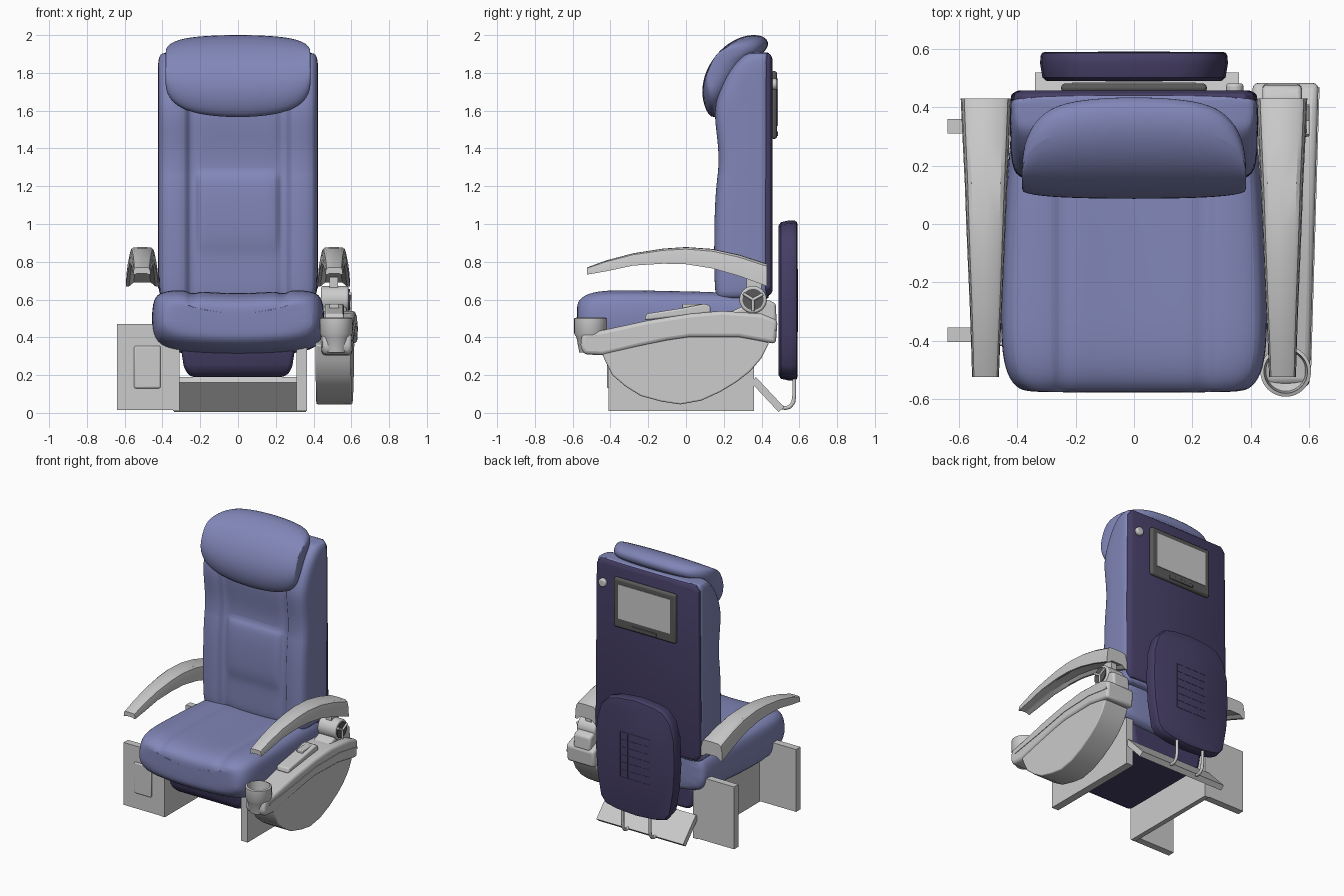
import bpy, bmesh, math
from mathutils import Vector

if "Cube" in bpy.data.objects:
    bpy.data.objects.remove(bpy.data.objects["Cube"])


def material(name, rgb):
    m = bpy.data.materials.new(name)
    m.diffuse_color = (*rgb, 1)
    m.use_nodes = True
    m.node_tree.nodes["Principled BSDF"].inputs["Base Color"].default_value = m.diffuse_color
    return m


BLUE = material("blue_leather", (0.22, 0.24, 0.48))
DARK = material("dark_purple", (0.06, 0.048, 0.13))
FRAME = material("dark_grey", (0.10, 0.10, 0.10))


def finish(o, mat=None, bevel=0, sub=0, angle=40):
    if mat:
        o.data.materials.append(mat)
    if bevel:
        b = o.modifiers.new("bevel", 'BEVEL')
        b.width, b.segments, b.limit_method = bevel, 3, 'ANGLE'
    if sub:
        s = o.modifiers.new("subsurf", 'SUBSURF')
        s.levels = s.render_levels = sub
    bpy.ops.object.select_all(action='DESELECT')
    o.select_set(True)
    bpy.context.view_layer.objects.active = o
    bpy.ops.object.shade_smooth_by_angle(angle=math.radians(angle))
    return o


def loft(name, rings, closed=False, **kw):
    """Skin a list of equal-length point rings; cap the ends unless closed."""
    bm = bmesh.new()
    vs = [[bm.verts.new(p) for p in r] for r in rings]
    n = len(vs[0])
    pairs = list(zip(vs, vs[1:])) + ([(vs[-1], vs[0])] if closed else [])
    for a, b in pairs:
        for i in range(n):
            j = (i + 1) % n
            bm.faces.new((a[i], a[j], b[j], b[i]))
    if not closed:
        bm.faces.new(vs[0])
        bm.faces.new(vs[-1])
    bmesh.ops.recalc_face_normals(bm, faces=bm.faces)
    me = bpy.data.meshes.new(name)
    bm.to_mesh(me)
    bm.free()
    o = bpy.data.objects.new(name, me)
    bpy.context.collection.objects.link(o)
    return finish(o, **kw)


def box(name, x0, x1, y0, y1, z0, z1, **kw):
    return loft(name, [[(x0, y0, z), (x1, y0, z), (x1, y1, z), (x0, y1, z)] for z in (z0, z1)], **kw)


def side_prism(name, profile, x_in, x_out, **kw):
    """Side (y, z) profile extruded in x between two functions of y."""
    return loft(name, [[(f(y), y, z) for y, z in profile] for f in (x_in, x_out)], **kw)


def cylinder(name, p, q, r, **kw):
    a, b = Vector(p), Vector(q)
    d = (b - a).normalized()
    u = d.orthogonal().normalized()
    w = d.cross(u)
    ang = [i * math.tau / 32 for i in range(32)]
    return loft(name, [[c + r * (math.cos(t) * u + math.sin(t) * w) for t in ang] for c in (a, b)], **kw)


def mirror_half(half):
    """Complete a half ring that starts and ends on x = 0."""
    return half + [(-p[0], *p[1:]) for p in half[-2:0:-1]]


# Backrest: recessed centre panel with a lumbar pad between side bolsters
stations = [(.59, .17, .40, .03), (.62, .15, .42, .03), (.80, .147, .425, .035), (.86, .147, .425, .03),
            (.92, .147, .425, .015), (1.1, .15, .425, .012), (1.22, .16, .425, .012), (1.26, .165, .425, .02),
            (1.28, .168, .425, .04), (1.4, .172, .425, .03), (1.56, .147, .425, .03), (1.66, .155, .425, .03),
            (1.80, .215, .425, .03), (1.87, .275, .423, .02), (1.90, .31, .41, .01), (1.91, .35, .39, 0)]
rings = []
for z, yf, w, c in stations:
    front = [(0, c), (.12, c), (.205, c), (.22, .045), (.262, .04), (.275, .005), (.34, 0), (.40, .012), (w, .06)]
    half = [(min(x, w), min(yf + d, .41), z) for x, d in front]
    half += [(w, .415, z), (w - .003, .435, z), (.2, .44, z), (0, .44, z)]
    rings.append(mirror_half(half))
loft("backrest", rings, mat=BLUE, sub=2)

# Dark rear shell of the backrest
loft("backrest_shell", [[(-w + .03, y, a), (w - .03, y, a), (w, y, a + .04), (w - .01, y, b - .04), (w - .04, y, b),
                         (-w + .04, y, b), (-w + .01, y, b - .04), (-w, y, a + .04)]
                        for y, w, a, b in ((.42, .424, .62, 1.905), (.445, .42, .625, 1.90), (.457, .40, .64, 1.88))],
     mat=DARK, bevel=.006)

# Headrest: wrapped pillow, side profile scaled towards its ends
pillow = [(.145, 1.53), (.09, 1.62), (.08, 1.73), (.115, 1.84), (.20, 1.95), (.33, 2.012),
          (.435, 1.995), (.445, 1.935), (.38, 1.88), (.31, 1.78), (.23, 1.63)]
ends = [(.385, .32, .22), (.378, .48, .45), (.35, .66, .68), (.29, .83, .88), (.18, .95, .97), (0, 1, 1)]
ends += [(-x, s, t) for x, s, t in ends[-2::-1]]
loft("headrest", [[(x, .13 + (y - .13) * (t if y > .13 else s), 1.82 + (z - 1.82) * (s if z < 1.82 else s ** .6))
                   for y, z in pillow] for x, s, t in ends], mat=BLUE, sub=2)

# Seat cushion with seams
rings = []
for y, w, zt, zb in [(-.578, .34, .56, .42), (-.57, .40, .60, .38), (-.52, .44, .635, .34), (-.42, .46, .652, .31),
                     (-.25, .46, .65, .295), (0, .45, .645, .30), (.2, .435, .64, .31), (.38, .42, .62, .33), (.40, .40, .61, .36)]:
    m = (zt + zb) / 2
    top = [(0, .018), (.12, .014), (.205, .008), (.22, .018), (.262, .016), (.275, .002), (.34, 0), (w * .92, .015)]
    half = [(min(x, w * .92), y, zt - d) for x, d in top]
    half += [(w * .985, y, zt - .06), (w, y, m - .02), (w * .95, y, zb + .06), (w * .75, y, zb + .015), (0, y, zb)]
    rings.append(mirror_half(half))
loft("seat", rings, mat=BLUE, sub=2)

# Dark pan below the seat
loft("seat_pan", [[(-w, a, z), (w, a, z), (w, .34, z), (-w, .34, z)] for w, a, z in
                  ((.25, -.34, .19), (.285, -.38, .23), (.305, -.40, .36))], mat=DARK, bevel=.025)

# Floor frame: side walls, outboard plates, sloping rear plate
box("left_wall", -.345, -.31, -.40, .36, .01, .36)
box("right_wall", .31, .365, -.41, .36, .01, .36)
for name, y in (("front_plate", -.405), ("rear_plate", .31)):
    box(name, -.64, -.31, y, y + .05, .015, .47)
box("outlet_panel", -.55, -.41, -.418, -.40, .13, .355, bevel=.012)
side_prism("rear_slope", [(.345, .16), (.37, .19), (.52, .03), (.49, .005)], lambda y: -.34, lambda y: .36)

# Armrests: arched, tapering, slightly hollow underneath
arm = [(-.525, .77, .732, .463, .555), (-.42, .808, .75, .459, .558), (-.28, .845, .78, .452, .563),
       (-.12, .87, .79, .445, .57), (.0, .878, .787, .44, .575), (.14, .868, .765, .434, .58),
       (.28, .838, .725, .427, .587), (.43, .79, .67, .42, .594)]
section = [(0, 0), (.02, .55), (.07, .88), (.16, .98), (.5, 1), (.84, .98), (.93, .88), (.98, .55), (1, 0), (.9, 0),
           (.75, .18), (.25, .18), (.1, 0)]
for side, s in (("right", 1), ("left", -1)):
    loft(side + "_armrest", [[(s * (a + (c - a) * u), y, b + (t - b) * v) for u, v in section]
                             for y, t, b, a, c in arm], angle=35)

# Right console: lower shell and curved rail
shell = [(-.46, .36), (-.43, .28), (-.39, .20), (-.32, .14), (-.24, .09), (-.13, .06), (-.03, .045), (.08, .065),
         (.18, .11), (.27, .165), (.34, .22), (.40, .29), (.44, .37), (.2, .44), (-.1, .43)]
side_prism("console_shell", shell, lambda y: .415 + .01 * y, lambda y: .607 + .02 * y, bevel=.008)
rail = [(-.55, .42), (-.56, .35), (-.54, .31), (-.44, .305), (-.25, .35), (-.10, .382), (.02, .40), (.28, .40), (.475, .365),
        (.485, .49), (.40, .525), (.19, .54), (.02, .525), (-.2, .49), (-.43, .44)]
side_prism("console_rail", rail, lambda y: .425 - .04 * y, lambda y: .618 + .03 * y, bevel=.02)
trim = [(-.5, .375), (-.25, .41), (.02, .455), (.28, .46), (.47, .43),
        (.47, .445), (.28, .475), (.02, .47), (-.25, .425), (-.5, .39)]
side_prism("console_trim", trim, lambda y: .60, lambda y: .622 + .03 * y)

# Cup holder at the console front
cup = [(.060, .32), (.075, .40), (.087, .42), (.087, .50), (.075, .505), (.068, .42), (.03, .41), (.03, .32)]
loft("cup_holder", [[(.52 + r * math.cos(a), -.505 + r * math.sin(a), z) for r, z in cup]
                    for a in [i * math.tau / 32 for i in range(32)]], closed=True)

# Handset, hinge drum with spokes, and its neck
handset = [(-.22, .49), (-.21, .525), (-.02, .555), (.10, .578), (.13, .565), (.13, .53)]
side_prism("handset", handset, lambda y: .46, lambda y: .56, bevel=.01)
box("handset_keypad", .485, .535, -.02, .09, .55, .577, bevel=.006)
cylinder("hinge_drum", (.44, .355, .60), (.585, .355, .60), .072, bevel=.01)
cylinder("hinge_face", (.58, .355, .60), (.592, .355, .60), .056, mat=FRAME)
for i in range(3):
    a = .5 + i * math.tau / 3
    cylinder("hinge_spoke", (.594, .355, .60), (.594, .355 + .06 * math.cos(a), .60 + .06 * math.sin(a)), .008)
side_prism("hinge_mount", [(.2, .52), (.29, .56), (.43, .60), (.475, .58), (.48, .48), (.2, .48)],
           lambda y: .44, lambda y: .575, bevel=.015)
box("armrest_neck", .485, .53, .32, .40, .6, .72)

# Screen and round button on the rear shell
box("screen_frame", -.25, .25, .45, .482, 1.45, 1.81, mat=FRAME, bevel=.015)
box("screen", -.21, .21, .47, .486, 1.52, 1.77)
box("screen_latch", -.10, .10, .475, .488, 1.465, 1.49, mat=FRAME, bevel=.004)
cylinder("round_button", (.345, .45, 1.74), (.345, .482, 1.74), .03, bevel=.01)

# Fold-away panel behind the seat, wedge-topped, with its line grid
outline = mirror_half([(0, 1.02), (.15, 1.005), (.22, .985), (.28, .92), (.315, .8), (.322, .6), (.31, .42),
                       (.28, .25), (.24, .20), (.15, .18), (0, .17)])
loft("rear_panel", [[(x * s, y, .6 + (z - .6) * s) for x, z in outline]
                    for y, s in ((.49, .93), (.502, .975), (.55, 1), (.575, .995), (.586, .98), (.59, .95))], mat=DARK)
for i in range(5):
    x = -.12 + i * .06
    box("grid_upright", x - .003, x + .003, .58, .592, .43, .76, mat=DARK)
for i in range(7):
    z = .43 + i * .055
    box("grid_bar", -.123, .123, .58, .592, z - .003, z + .003, mat=DARK)

# Bent support tubes below the panel
for x in (-.11, .11):
    cu = bpy.data.curves.new("support_tube", 'CURVE')
    cu.dimensions, cu.bevel_depth, cu.bevel_resolution = '3D', .011, 3
    sp = cu.splines.new('POLY')
    pts = [(.44, .09), (.50, .032), (.525, .025), (.55, .032), (.568, .055), (.573, .09), (.573, .21)]
    sp.points.add(len(pts) - 1)
    for p, (y, z) in zip(sp.points, pts):
        p.co = (x, y, z, 1)
    bpy.context.collection.objects.link(bpy.data.objects.new("support_tube", cu))
